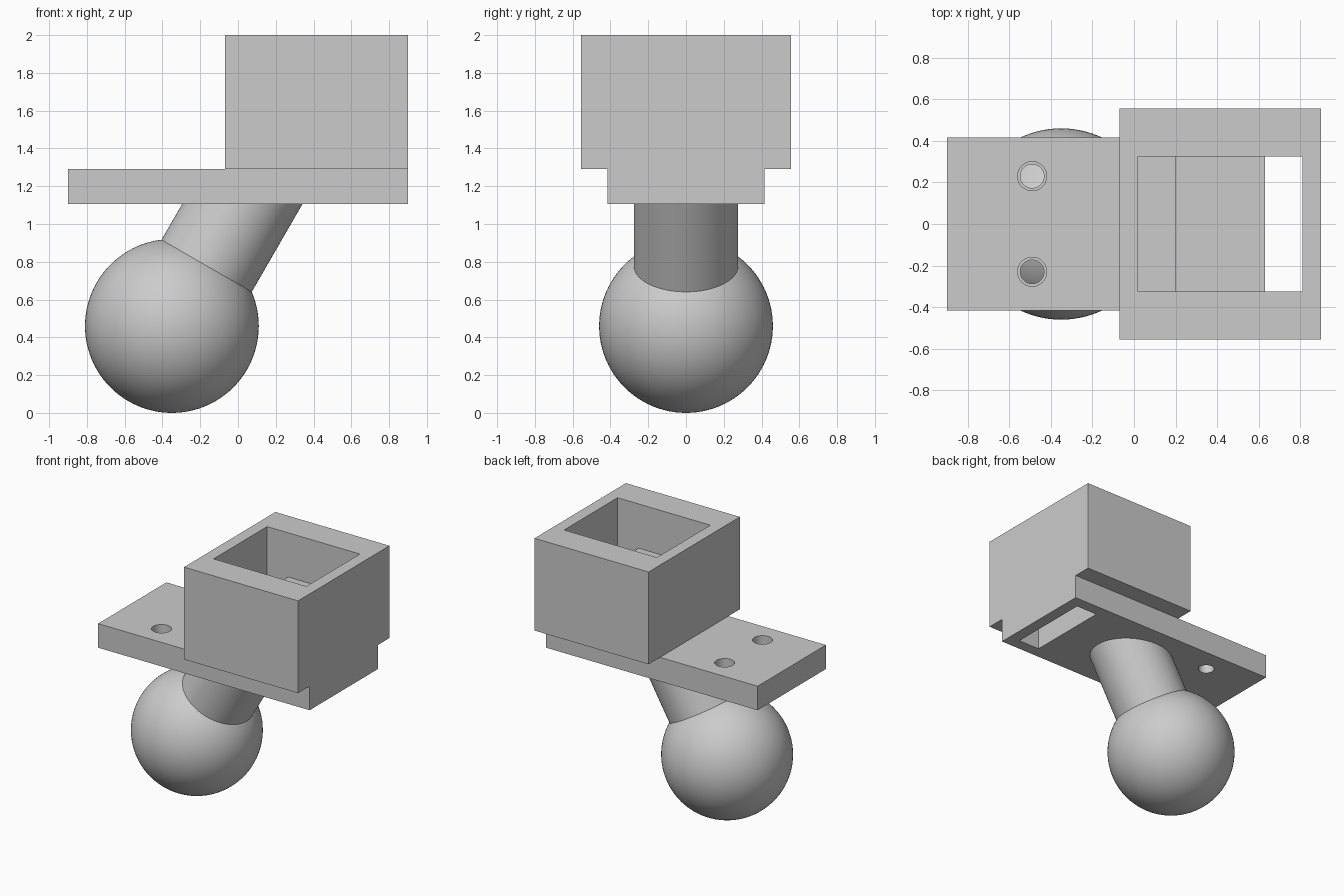
import bpy
import bmesh
import math
from mathutils import Vector

default = bpy.data.objects.get("Cube")
if default:
    bpy.data.objects.remove(default, do_unlink=True)

grey = bpy.data.materials.new("plain grey")
grey.use_nodes = True
grey.diffuse_color = (0.6, 0.6, 0.6, 1)
grey.node_tree.nodes["Principled BSDF"].inputs["Base Color"].default_value = grey.diffuse_color


def finish(name):
    obj = bpy.context.object
    obj.name = name
    obj.data.materials.append(grey)
    return obj


def box(name, x, y, z):
    """Box spanning x and z ranges, symmetric in y."""
    bpy.ops.mesh.primitive_cube_add(size=1, location=((x[0] + x[1]) / 2, 0, (z[0] + z[1]) / 2))
    obj = finish(name)
    obj.scale = (x[1] - x[0], 2 * y, z[1] - z[0])
    bpy.ops.object.transform_apply(location=True, scale=True, rotation=False)
    return obj


def drill(name, radius, x, y, z):
    bpy.ops.mesh.primitive_cylinder_add(vertices=48, radius=radius, depth=z[1] - z[0],
                                        location=(x, y, (z[0] + z[1]) / 2))
    return finish(name)


def cut(target, cutters):
    for cutter in cutters:
        cutter.hide_render = True
        mod = target.modifiers.new("cut", "BOOLEAN")
        mod.operation, mod.solver, mod.object = "DIFFERENCE", "EXACT", cutter
        bpy.context.view_layer.objects.active = target
        bpy.ops.object.modifier_apply(modifier=mod.name)
        bpy.data.objects.remove(cutter, do_unlink=True)


def smooth(obj):
    bpy.ops.object.select_all(action="DESELECT")
    obj.select_set(True)
    bpy.context.view_layer.objects.active = obj
    bpy.ops.object.shade_smooth_by_angle(angle=math.radians(30))


BOTTOM, DECK, LEDGE, TOP = 1.105, 1.29, 1.66, 2.0
INNER = 0.325

# Mounting plate with a through slot and two counterbored screw holes
plate = box("mounting_plate", (-0.9, 0.9), 0.415, (BOTTOM, DECK))
cutters = [box("slot_cutter", (0.63, 0.81), INNER, (1, 1.4))]
for side in (-1, 1):
    cutters.append(drill("hole_cutter", 0.057, -0.49, side * 0.23, (1, 1.4)))
    cutters.append(drill("counterbore_cutter", 0.07, -0.49, side * 0.23, (DECK - 0.1, 1.4)))
cut(plate, cutters)
smooth(plate)

# Square socket: open top, raised ledge inside, gap on either side of the ledge
socket = box("socket_box", (-0.07, 0.9), 0.555, (DECK, TOP))
cut(socket, [
    box("cavity_cutter", (0.02, 0.81), INNER, (LEDGE, 2.2)),
    box("pocket_cutter", (0.02, 0.2), INNER, (1.1, 1.8)),
    box("slot_cutter", (0.63, 0.81), INNER, (1.1, 1.8)),
])

# Ball
centre = Vector((-0.35, 0, 0.46))
bpy.ops.mesh.primitive_uv_sphere_add(segments=96, ring_count=48, radius=0.46, location=centre)
smooth(finish("ball"))

# Leaning neck, its upper end trimmed level inside the plate
tilt = math.radians(30)
axis = Vector((math.sin(tilt), 0, math.cos(tilt)))
bpy.ops.mesh.primitive_cylinder_add(vertices=96, radius=0.276, depth=0.6,
                                    location=centre + axis * 0.6, rotation=(0, tilt, 0))
neck = finish("neck")
bpy.ops.object.transform_apply(location=True, rotation=True, scale=False)
bm = bmesh.new()
bm.from_mesh(neck.data)
for v in bm.verts:
    if (v.co - centre).dot(axis) > 0.6:
        v.co += axis * ((BOTTOM + 0.05 - v.co.z) / axis.z)
bm.to_mesh(neck.data)
bm.free()
smooth(neck)
